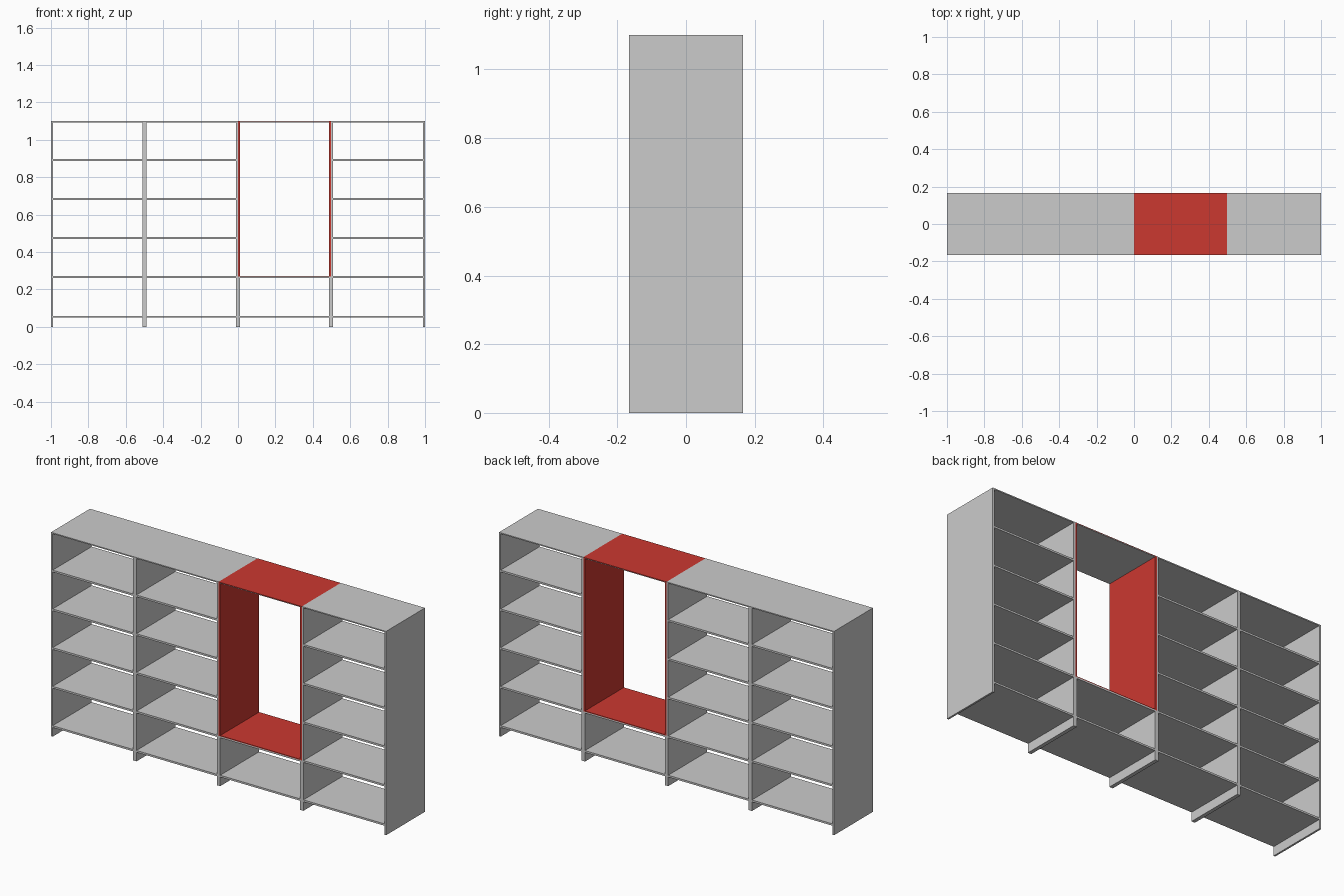
import bpy, bmesh

if "Cube" in bpy.data.objects:
    bpy.data.objects.remove(bpy.data.objects["Cube"])

D = 0.166          # half depth
H = 1.10           # total height
T = 0.01           # board thickness
LINER = 0.004      # thin red lining board

red = bpy.data.materials.new("red")
red.diffuse_color = (0.6, 0.04, 0.03, 1)
red.use_nodes = True
red.node_tree.nodes["Principled BSDF"].inputs["Base Color"].default_value = red.diffuse_color


def board(name, x0, x1, z0, z1, mat=None):
    """Full-depth rectangular board."""
    bm = bmesh.new()
    bmesh.ops.create_cube(bm, size=1)
    for v in bm.verts:
        v.co.x = x1 if v.co.x > 0 else x0
        v.co.y = D if v.co.y > 0 else -D
        v.co.z = z1 if v.co.z > 0 else z0
    me = bpy.data.meshes.new(name)
    bm.to_mesh(me)
    bm.free()
    if mat:
        me.materials.append(mat)
    ob = bpy.data.objects.new(name, me)
    bpy.context.collection.objects.link(ob)
    return ob


shelf_z = [0.054, 0.266, 0.475, 0.684, 0.893]
niche_z = shelf_z[1] + T / 2 - 0.002
top_z = H - 0.006

# Outer side panels
board("left_side", -1, -1 + T, 0, H)
board("right_side", 1 - T, 1, 0, H)

# Dividers, thinner beside the red niche so the lining takes their place
board("divider_left", -0.51, -0.49, 0, top_z)
for name, x, s in (("divider_middle", 0.0, 1), ("divider_right", 0.497, -1)):
    lo, hi = sorted((x - s * T, x + s * T))
    board(name + "_base", lo, hi, 0, niche_z)
    lo, hi = sorted((x - s * T, x))
    board(name, lo, hi, niche_z, top_z)

# Shelves: the third bay only has the two lowest
bays = [(-0.99, -0.51), (-0.49, -0.01), (0.01, 0.487), (0.507, 0.99)]
for b, (x0, x1) in enumerate(bays):
    for i, z in enumerate(shelf_z[:2] if b == 2 else shelf_z):
        top = niche_z if b == 2 and i == 1 else z + T / 2
        board(f"shelf_{b + 1}_{i + 1}", x0, x1, z - T / 2, top)

# Top boards
board("top_left", -1 + T, 0, top_z, H)
board("top_right", 0.497, 1 - T, top_z, H)
board("top_niche_underside", 0.01, 0.487, top_z, H - 0.003)

# Red niche lining
board("niche_left_wall", 0, T, niche_z, H - 0.003, red)
board("niche_right_wall", 0.487, 0.497, niche_z, H - 0.003, red)
board("niche_floor", T, 0.487, niche_z, niche_z + LINER, red)
board("niche_top", 0, 0.497, H - 0.003, H, red)
